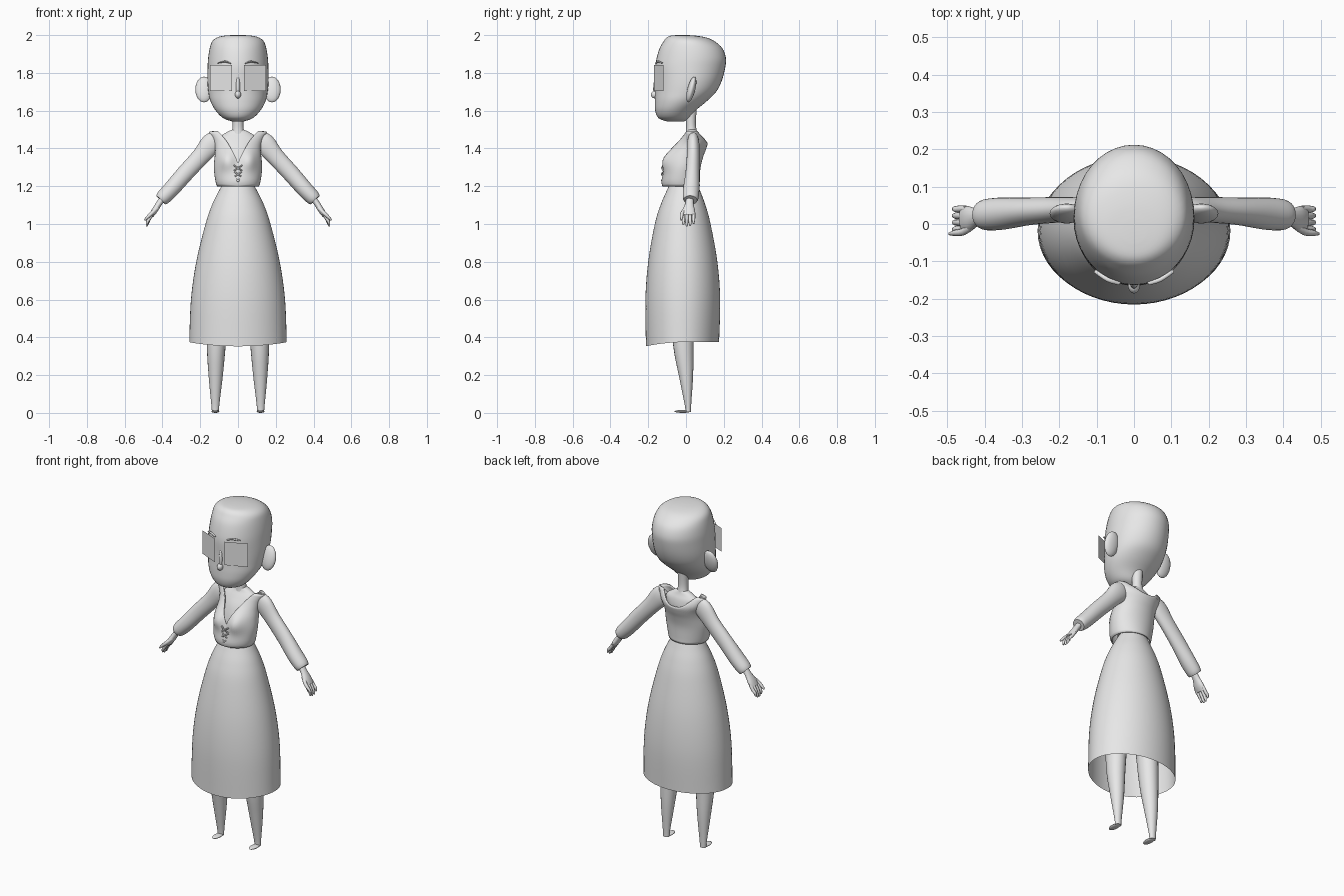
import bpy, bmesh, math
from mathutils import Vector, Matrix

if "Cube" in bpy.data.objects:
    bpy.data.objects.remove(bpy.data.objects["Cube"])

grey = bpy.data.materials.new("plain_grey")
grey.diffuse_color = (0.8, 0.8, 0.8, 1)
grey.use_nodes = True
grey.node_tree.nodes["Principled BSDF"].inputs["Base Color"].default_value = grey.diffuse_color


def finish(name, bm, angle=50):
    bmesh.ops.recalc_face_normals(bm, faces=bm.faces)
    me = bpy.data.meshes.new(name)
    bm.to_mesh(me)
    bm.free()
    me.materials.append(grey)
    ob = bpy.data.objects.new(name, me)
    bpy.context.collection.objects.link(ob)
    bpy.ops.object.select_all(action='DESELECT')
    ob.select_set(True)
    bpy.context.view_layer.objects.active = ob
    bpy.ops.object.shade_smooth_by_angle(angle=math.radians(angle))
    return ob


def skin(name, rings, bottom=True, top=True):
    """Bridge a list of closed rings of points."""
    bm = bmesh.new()
    vs = [[bm.verts.new(p) for p in r] for r in rings]
    n = len(vs[0])
    for a, b in zip(vs, vs[1:]):
        for i in range(n):
            j = (i + 1) % n
            bm.faces.new((a[i], a[j], b[j], b[i]))
    if bottom:
        bm.faces.new(vs[0])
    if top:
        bm.faces.new(vs[-1])
    return finish(name, bm)


def smooth(rows, steps=4):
    """Catmull-Rom through rows of numbers."""
    out = []
    for i in range(len(rows) - 1):
        quad = (rows[max(i - 1, 0)], rows[i], rows[i + 1], rows[min(i + 2, len(rows) - 1)])
        for s in range(steps):
            t = s / steps
            out.append([0.5 * (2 * b + (c - a) * t + (2 * a - 5 * b + 4 * c - d) * t * t
                               + (3 * b - a - 3 * c + d) * t ** 3) for a, b, c, d in zip(*quad)])
    return out + [list(rows[-1])]


def oval(z, hx, yf, yb, n=40):
    return [(hx * math.cos(a), (yf + yb) / 2 + (yb - yf) / 2 * math.sin(a), z)
            for a in (2 * math.pi * i / n for i in range(n))]


def loft(name, rows, **caps):
    return skin(name, [oval(*r) for r in smooth(rows)], **caps)


def tube(name, rows, n=16, sx=1, steps=4, **caps):
    """Rows are x, y, z, radius along y, radius across."""
    rows = smooth(rows, steps)
    rings = []
    for i, (x, y, z, ry, rc) in enumerate(rows):
        t = Vector(rows[min(i + 1, len(rows) - 1)][:3]) - Vector(rows[max(i - 1, 0)][:3])
        side = Vector((0, 1, 0))
        side = (side - t * (side.dot(t) / t.length_squared)).normalized()
        up = t.normalized().cross(side)
        ps = [Vector((x, y, z)) + side * ry * math.cos(a) + up * rc * math.sin(a)
              for a in (2 * math.pi * k / n for k in range(n))]
        rings.append([(p.x * sx, p.y, p.z) for p in ps])
    return skin(name, rings, **caps)


def ball(name, loc, radii, tilt=0):
    bm = bmesh.new()
    m = Matrix.Translation(loc) @ Matrix.Rotation(tilt, 4, 'X') @ Matrix.Diagonal((*radii, 1))
    bmesh.ops.create_uvsphere(bm, u_segments=20, v_segments=12, radius=1, matrix=m)
    return finish(name, bm)


# head and neck
loft("head", [(1.543, .03, -.10, -.01), (1.56, .078, -.145, .015), (1.60, .118, -.163, .05),
              (1.65, .146, -.165, .11), (1.70, .157, -.163, .16), (1.76, .162, -.162, .19),
              (1.83, .161, -.163, .208), (1.88, .158, -.155, .211), (1.93, .150, -.14, .193),
              (1.965, .138, -.12, .155), (1.985, .115, -.105, .115), (1.996, .08, -.085, .06),
              (2.0, .03, -.05, .01)])
loft("neck", [(1.44, .045, -.01, .07), (1.49, .032, 0, .058), (1.54, .028, 0, .052),
              (1.64, .032, -.01, .06)])
ball("nose", (0, -.165, 1.685), (.016, .021, .02))
ball("nose_bridge", (0, -.157, 1.73), (.011, .016, .06), -.08)

# chest under the bodice
loft("chest", [(1.22, .085, -.085, .055), (1.32, .095, -.075, .06), (1.40, .10, -.05, .08),
               (1.45, .105, -.02, .075), (1.48, .07, 0, .062), (1.50, .03, .005, .055)])

# bodice with a V neckline in front and a scooped back
prof = smooth([(1.20, .104, -.118, .066), (1.23, .113, -.122, .066), (1.30, .121, -.106, .07),
               (1.36, .116, -.09, .085), (1.40, .114, -.068, .10), (1.44, .124, -.038, .105),
               (1.49, .147, 0, .062)], 6)


def bodice_point(a, t):
    c, s = math.cos(a), math.sin(a)
    if s < 0:
        top = min(1.49, 1.32 + .24 * abs(c))
    else:
        top = 1.43 + .06 * min(1, abs(c) / .72) ** 3
    z = 1.20 + (top - 1.20) * t
    k = 0
    while k < len(prof) - 2 and prof[k + 1][0] < z:
        k += 1
    p, q = prof[k], prof[k + 1]
    f = (z - p[0]) / (q[0] - p[0])
    hx, yf, yb = [u + (v - u) * f for u, v in zip(p[1:], q[1:])]
    x, y = hx * c, (yf + yb) / 2 + (yb - yf) / 2 * s
    if s < 0:
        y -= .03 * math.exp(-((abs(x) - .06) / .04) ** 2 - ((z - 1.335) / .05) ** 2)
    return x, y, z


bodice = skin("bodice", [[bodice_point(2 * math.pi * i / 64, j / 20) for i in range(64)]
                         for j in range(21)], bottom=False, top=False)
thick = bodice.modifiers.new("thickness", 'SOLIDIFY')
thick.thickness = .007

# lacing on the bodice front
for i in range(3):
    z = 1.215 + .033 * i
    for d in (1, -1):
        tube("lace", [(-.022 * d, -.119, z, .004, .004), (0, -.128, z + .015, .004, .004),
                      (.022 * d, -.119, z + .03, .004, .004)], n=8)

# skirt, open below, with a hem that dips in front
rows = smooth([(.375, .258, -.212, .175), (.60, .249, -.215, .181), (.80, .221, -.20, .166),
               (1.0, .172, -.165, .13), (1.10, .138, -.135, .103), (1.17, .104, -.105, .077),
               (1.215, .08, -.085, .06)], 6)
rings = [oval(*r, n=56) for r in rows]
for k, ring in enumerate(rings[:5]):
    rings[k] = [(x, y, z - (1 - k / 5) * .022 * max(0, -y / .21) ** 2) for x, y, z in ring]
skin("skirt", rings, bottom=False, top=False)

for sx, tag in ((1, "left"), (-1, "right")):
    # ears
    ball(tag + "_ear", (.18 * sx, .028, 1.712), (.046, .021, .07), -.25)
    # flat eye plates
    bm = bmesh.new()
    bm.faces.new([bm.verts.new((x * sx, y, z)) for x, y, z in (
        (.032, -.17, 1.705), (.148, -.12, 1.705), (.148, -.12, 1.843), (.032, -.17, 1.843))])
    finish(tag + "_eye_plate", bm)
    # eyebrows
    tube(tag + "_eyebrow", [(.038, -.159, 1.85, .005, .003), (.07, -.149, 1.86, .006, .005),
                            (.105, -.126, 1.852, .005, .002)], n=8, sx=sx)
    # sleeves
    tube(tag + "_sleeve", [(.115, .038, 1.445, .028, .05), (.145, .038, 1.42, .033, .056),
                           (.20, .038, 1.355, .034, .047), (.28, .034, 1.268, .037, .045),
                           (.35, .028, 1.188, .043, .043), (.393, .025, 1.143, .042, .04),
                           (.408, .024, 1.127, .036, .034)], n=24, sx=sx)
    # hands: palm, four fingers and a thumb
    tube(tag + "_palm", [(.395, .02, 1.14, .02, .017), (.42, .018, 1.105, .023, .016),
                         (.442, .014, 1.07, .034, .016), (.458, .012, 1.045, .033, .012)],
         n=14, sx=sx)
    for i in range(4):
        y = -.014 + .018 * i
        drop = (.008, 0, .002, .014)[i]
        tube(tag + "_finger", [(.448, y, 1.06, .009, .009), (.468, y, 1.03, .009, .009),
                               (.479, y, 1.005 + drop, .008, .008),
                               (.483, y, .987 + drop, .004, .004)], n=8, sx=sx, steps=3)
    tube(tag + "_thumb", [(.428, 0, 1.085, .011, .011), (.455, -.02, 1.058, .01, .01),
                          (.48, -.024, 1.035, .008, .008), (.494, -.026, 1.02, .004, .004)],
         n=8, sx=sx, steps=3)
    # legs and feet
    tube(tag + "_leg", [(.12, .012, .004, .014, .018), (.12, .010, .05, .018, .022),
                        (.118, 0, .20, .038, .038), (.115, -.014, .36, .054, .05),
                        (.105, -.02, .60, .066, .06), (.09, -.02, .95, .078, .07)],
         n=20, sx=sx)
    ball(tag + "_foot", (.12 * sx, -.018, .008), (.021, .043, .008))
